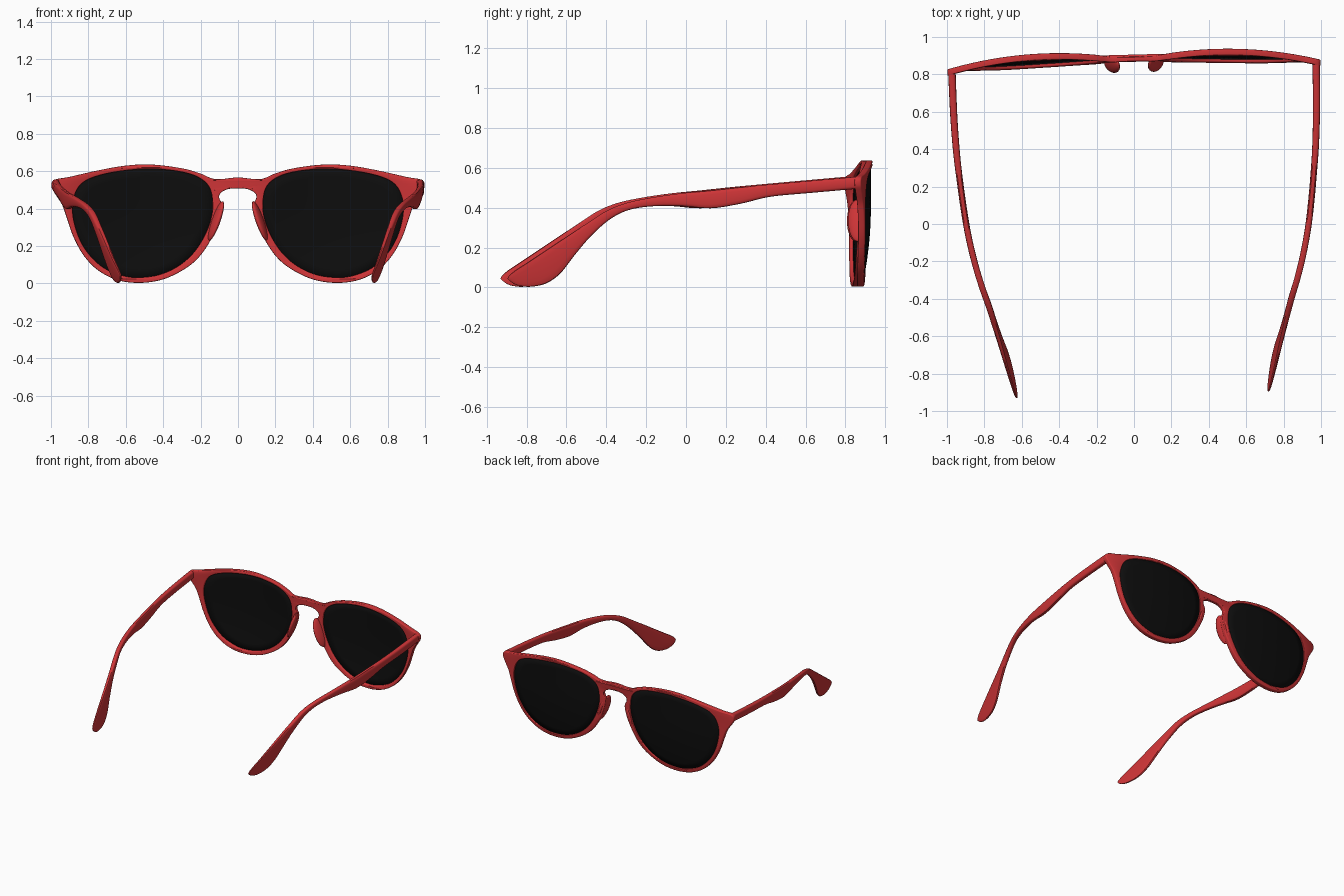
import bpy, bmesh, math
from mathutils import Vector

if "Cube" in bpy.data.objects:
    bpy.data.objects.remove(bpy.data.objects["Cube"])

TURN = math.radians(1.5)      # the whole pair sits slightly turned
SHIFT = (0.022, 0, 0)


def material(name, rgb):
    m = bpy.data.materials.new(name)
    m.diffuse_color = (*rgb, 1)
    m.use_nodes = True
    m.node_tree.nodes["Principled BSDF"].inputs["Base Color"].default_value = m.diffuse_color
    return m


red = material("red_plastic", (0.62, 0.035, 0.038))
black = material("dark_glass", (0.004, 0.004, 0.004))


def smooth_path(points, n, closed=True):
    """Catmull-Rom curve through points of any dimension."""
    p = [Vector(q) for q in points]
    c = len(p)
    at = (lambda i: p[i % c]) if closed else (lambda i: p[min(max(i, 0), c - 1)])
    out = []
    for i in range(c if closed else c - 1):
        a, b, d, e = at(i - 1), at(i), at(i + 1), at(i + 2)
        for k in range(n):
            t = k / n
            out.append(0.5 * (2 * b + (d - a) * t + (2 * a - 5 * b + 4 * d - e) * t * t
                              + (3 * b - a - 3 * d + e) * t ** 3))
    return out if closed else out + [p[-1]]


def front_y(x, z):
    """Curved front surface shared by rims and lenses."""
    ax = max(abs(x), 0.12)
    return 0.925 - 0.24 * (ax - 0.45) ** 2 - 0.28 * max(0, 0.4 - z) ** 2


def finish(ob, mat, angle=40):
    ob.data.materials.clear()
    ob.data.materials.append(mat)
    ob.rotation_euler.z = TURN
    ob.location = SHIFT
    bpy.ops.object.select_all(action='DESELECT')
    ob.select_set(True)
    bpy.context.view_layer.objects.active = ob
    bpy.ops.object.shade_smooth_by_angle(angle=math.radians(angle))


def mesh_object(name, bm, mat, angle=40):
    bmesh.ops.recalc_face_normals(bm, faces=bm.faces)
    me = bpy.data.meshes.new(name)
    bm.to_mesh(me)
    bm.free()
    ob = bpy.data.objects.new(name, me)
    bpy.context.collection.objects.link(ob)
    finish(ob, mat, angle)
    return ob


# Right half outline of the frame (x, z), bridge top round to bridge underside
half = [(0, .567), (.09, .558), (.14, .562), (.2, .588), (.3, .616), (.46, .636), (.6, .63),
        (.75, .604), (.9, .57), (.985, .553), (.997, .515), (.975, .475), (.94, .42), (.915, .35),
        (.88, .25), (.825, .15), (.75, .072), (.65, .02), (.53, .003), (.4, .022), (.28, .08),
        (.2, .15), (.135, .25), (.1, .33), (.082, .41), (.1, .46), (.088, .487), (.05, .505), (0, .508)]
outline = half + [(-x, z) for x, z in half[-2:0:-1]]
lens_edge = [(.134, .42), (.15, .51), (.205, .564), (.3, .596), (.45, .612), (.6, .604), (.75, .575),
             (.84, .53), (.88, .45), (.882, .36), (.852, .25), (.8, .16), (.72, .085), (.62, .043),
             (.53, .032), (.42, .047), (.32, .092), (.24, .16), (.18, .25), (.145, .34)]

# Frame front: filled outline with two lens holes, bevelled, then bent
cu = bpy.data.curves.new("frame_front", 'CURVE')
cu.dimensions, cu.fill_mode = '2D', 'BOTH'
cu.extrude, cu.bevel_depth, cu.bevel_resolution, cu.offset = 0.011, 0.006, 2, -0.006
for loop in (outline, lens_edge, [(-x, z) for x, z in lens_edge]):
    pts = smooth_path(loop, 5)
    sp = cu.splines.new('POLY')
    sp.points.add(len(pts) - 1)
    for v, q in zip(sp.points, pts):
        v.co = (q[0], q[1], 0, 1)
    sp.use_cyclic_u = True
frame = bpy.data.objects.new("frame_front", cu)
bpy.context.collection.objects.link(frame)
bpy.context.view_layer.objects.active = frame
frame.select_set(True)
bpy.ops.object.convert(target='MESH')
frame = bpy.context.object
bm = bmesh.new()
bm.from_mesh(frame.data)
bmesh.ops.remove_doubles(bm, verts=bm.verts, dist=0.0003)
for v in bm.verts:
    x, z, d = v.co
    k = 0.65 + 0.35 * min(1, abs(x) / 0.2)
    v.co = (x, front_y(x, z) - 0.017 - d * k, z)
bmesh.ops.recalc_face_normals(bm, faces=bm.faces)
bm.to_mesh(frame.data)
bm.free()
finish(frame, red)

# Temple stations: top y, top z, bottom y, bottom z, centre x, half thickness
stations = [(.838, .556, .838, .495, .974, .02), (.6, .535, .6, .474, .97, .019),
            (.4, .517, .4, .455, .96, .018), (.25, .503, .25, .42, .946, .017),
            (.1, .487, .1, .397, .929, .017), (-.05, .472, -.05, .408, .907, .017),
            (-.2, .45, -.19, .407, .876, .017), (-.32, .424, -.31, .388, .843, .017),
            (-.42, .384, -.405, .34, .811, .017), (-.52, .32, -.5, .255, .782, .016),
            (-.63, .248, -.58, .16, .753, .015), (-.74, .175, -.65, .07, .725, .013),
            (-.82, .122, -.72, .02, .704, .011), (-.88, .082, -.8, .003, .687, .009),
            (-.908, .056, -.86, .009, .677, .007), (-.914, .042, -.89, .022, .673, .004)]
SIDES = 16

for side, sx in (("left", -1), ("right", 1)):
    # Temple arm lofted through rounded sections
    bm = bmesh.new()
    rings = []
    for yt, zt, yb, zb, x, t in smooth_path(stations, 5, closed=False):
        mid, up = Vector((x, (yt + yb) / 2, (zt + zb) / 2)), Vector((0, (yt - yb) / 2, (zt - zb) / 2))
        ring = []
        for i in range(SIDES):
            a = 2 * math.pi * i / SIDES
            c, s = (math.copysign(abs(f) ** 0.6, f) for f in (math.cos(a), math.sin(a)))
            co = mid + up * s + Vector((t * c, 0, 0))
            ring.append(bm.verts.new((co.x * sx, co.y, co.z)))
        rings.append(ring)
    for r, q in zip(rings, rings[1:]):
        for i in range(SIDES):
            j = (i + 1) % SIDES
            bm.faces.new((r[i], r[j], q[j], q[i]))
    bm.faces.new(rings[0])
    bm.faces.new(rings[-1])
    mesh_object(side + "_temple", bm, red)

    # Lens: concentric rings following the curved front
    bm = bmesh.new()
    edge, mid = smooth_path(lens_edge, 4), Vector((.5, .33))
    rings = []
    for s in (1.015, .85, .65, .45, .25, .1):
        ring = []
        for p in edge:
            x, z = mid + (p - mid) * s
            ring.append(bm.verts.new((x * sx, front_y(x, z) - 0.014, z)))
        rings.append(ring)
    for r, q in zip(rings, rings[1:]):
        for i in range(len(r)):
            j = (i + 1) % len(r)
            bm.faces.new((r[i], r[j], q[j], q[i]))
    bm.faces.new(rings[-1])
    lens = mesh_object(side + "_lens", bm, black)
    solid = lens.modifiers.new("thickness", 'SOLIDIFY')
    solid.thickness, solid.offset = 0.01, 0

    # Nose pad: flattened lobe leaning along the inner rim
    bm = bmesh.new()
    bmesh.ops.create_uvsphere(bm, u_segments=24, v_segments=16, radius=1)
    for v in bm.verts:
        x, y, z = v.co
        v.co = (sx * (.117 + .021 * x - .035 * z + .012 * y), .858 + .047 * y, .335 + .105 * z)
    mesh_object(side + "_nose_pad", bm, red, 60)
